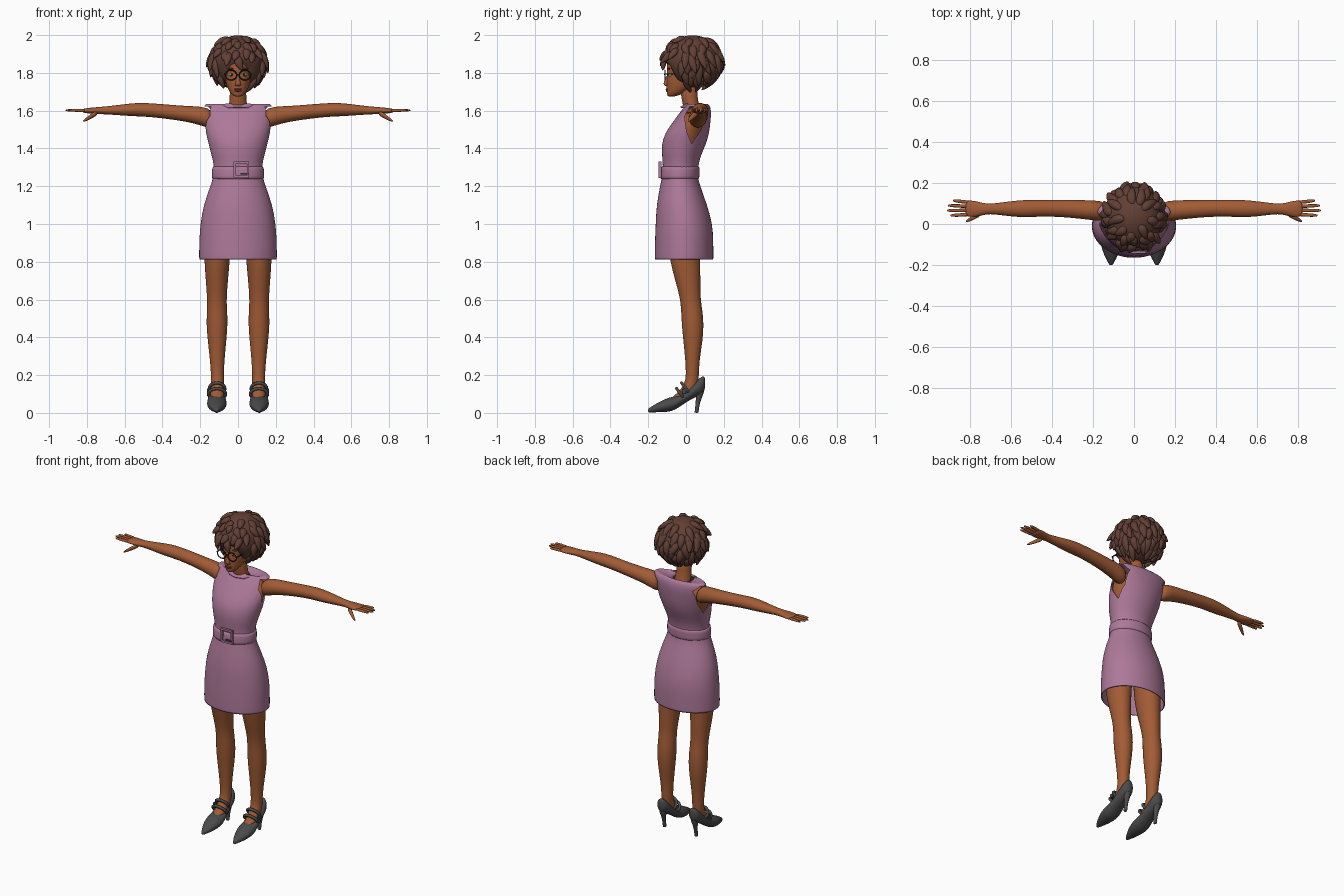
import bpy, bmesh, math, random
from mathutils import Vector as V

random.seed(4)
cube = bpy.data.objects.get("Cube")
if cube:
    bpy.data.objects.remove(cube)

X, Y, Z = V((1, 0, 0)), V((0, 1, 0)), V((0, 0, 1))


def material(name, r, g, b):
    m = bpy.data.materials.new(name)
    m.use_nodes = True
    m.diffuse_color = (r, g, b, 1)
    bsdf = m.node_tree.nodes["Principled BSDF"]
    bsdf.inputs["Base Color"].default_value = (r, g, b, 1)
    bsdf.inputs["Roughness"].default_value = 0.7
    return m


SKIN = material("brown skin", 0.36, 0.105, 0.036)
DRESS = material("mauve cloth", 0.42, 0.19, 0.32)
HAIR = material("dark brown hair", 0.12, 0.05, 0.036)
SHOE = material("charcoal leather", 0.07, 0.07, 0.07)
BLACK = material("black frame", 0.015, 0.015, 0.015)
WHITE = material("eye white", 0.6, 0.55, 0.5)
LIPS = material("lip", 0.25, 0.06, 0.035)


def sweep(bm, sections, u, v, n=16, caps=True):
    """Skin elliptical rings (centre, radius along u, radius along v)."""
    rings = []
    for c, a, b in sections:
        angles = [2 * math.pi * i / n for i in range(n)]
        rings.append([bm.verts.new(V(c) + u * a * math.cos(t) + v * b * math.sin(t)) for t in angles])
    for r, s in zip(rings, rings[1:]):
        for i in range(n):
            j = (i + 1) % n
            bm.faces.new((r[i], r[j], s[j], s[i]))
    if caps:
        bm.faces.new(rings[0][::-1])
        bm.faces.new(rings[-1])


def finish(name, bm, mat, subdiv=1, closed=True, smooth=True):
    if closed:
        bmesh.ops.recalc_face_normals(bm, faces=bm.faces[:])
    for f in bm.faces:
        f.smooth = smooth
    me = bpy.data.meshes.new(name)
    bm.to_mesh(me)
    bm.free()
    me.materials.append(mat)
    ob = bpy.data.objects.new(name, me)
    bpy.context.collection.objects.link(ob)
    if subdiv:
        ob.modifiers.new("Smooth", 'SUBSURF').levels = subdiv
        ob.modifiers["Smooth"].render_levels = subdiv
    return ob


def loft(name, sections, mat, u=X, v=Y, n=16, **kw):
    bm = bmesh.new()
    sweep(bm, sections, u, v, n, kw.get("closed", True))
    return finish(name, bm, mat, **kw)


def upright(rows):
    """Rows of height, depth centre, half width, half depth."""
    return [((0, y, z), a, b) for z, y, a, b in rows]


def ball(name, centre, size, mat):
    bm = bmesh.new()
    bmesh.ops.create_uvsphere(bm, u_segments=20, v_segments=12, radius=1)
    for p in bm.verts:
        p.co = V(centre) + V(p.co[i] * size[i] for i in range(3))
    return finish(name, bm, mat, subdiv=0)


def loop(name, centre, u, v, a, b, r, mat, n=24):
    """Closed round-section band around an ellipse."""
    bm = bmesh.new()
    rings, w = [], u.cross(v)
    for i in range(n):
        t = 2 * math.pi * i / n
        d = u * a * math.cos(t) + v * b * math.sin(t)
        rings.append([bm.verts.new(V(centre) + d + d.normalized() * r * math.cos(k * math.pi / 3)
                                   + w * r * math.sin(k * math.pi / 3)) for k in range(6)])
    for i in range(n):
        for k in range(6):
            p, q, m = rings[i], rings[(i + 1) % n], (k + 1) % 6
            bm.faces.new((p[k], q[k], q[m], p[m]))
    return finish(name, bm, mat, subdiv=0)


def box(name, centre, size, mat):
    bm = bmesh.new()
    bmesh.ops.create_cube(bm, size=1)
    for p in bm.verts:
        p.co = V(centre) + V(p.co[i] * size[i] for i in range(3))
    return finish(name, bm, mat, subdiv=0, smooth=False)


# Dress, with the body inside it
bodice = [(1.25, -.033, .13, .094), (1.31, -.028, .127, .094), (1.36, -.025, .14, .102),
          (1.42, -.012, .155, .118), (1.48, .005, .17, .118), (1.54, .03, .18, .1),
          (1.6, .055, .184, .08)]
skirt = [(.812, -.01, .206, .155), (.83, -.01, .207, .156), (.92, -.01, .206, .155), (1.0, -.01, .2, .151),
         (1.1, -.022, .184, .135), (1.2, -.031, .147, .107)]
shoulders = [(1.632, .062, .178, .062), (1.64, .06, .165, .05), (1.627, .045, .1, .052), (1.615, .025, .06, .052)]
dress = loft("dress", upright(skirt + bodice + shoulders), DRESS, n=32, closed=False)
shell = dress.modifiers.new("Cloth", 'SOLIDIFY')
shell.thickness = 0.006
loft("torso", upright([(z, y, a * .92, b * .9) for z, y, a, b in bodice]), SKIN, n=32)

armhole = [(.03, 1.425), (.08, 1.5), (.11, 1.59), (.09, 1.622), (.02, 1.622), (-.008, 1.57), (.003, 1.49)]
for side, word in ((1, "left"), (-1, "right")):
    bm = bmesh.new()
    rim = bm.faces.new([bm.verts.new((side * .11, y, z)) for y, z in armhole])
    ext = bmesh.ops.extrude_face_region(bm, geom=[rim])
    for p in ext["geom"]:
        if isinstance(p, bmesh.types.BMVert):
            p.co.x += side * .2
    cutter = finish(word + "_armhole_cutter", bm, SKIN, subdiv=0, smooth=False)
    cutter.hide_render = True
    cutter.hide_viewport = True
    cutter.display_type = 'WIRE'
    cut = dress.modifiers.new("Armhole", 'BOOLEAN')
    cut.operation = 'DIFFERENCE'
    cut.object = cutter

# Belt and buckle
loft("belt", upright([(1.236, -.033, .134, .1), (1.24, -.033, .139, .104), (1.27, -.032, .139, .104),
                      (1.302, -.03, .137, .102), (1.306, -.03, .13, .098)]), DRESS, n=32)
for dx in (-.035, .035):
    box("buckle_side", (.018 + dx, -.138, 1.288), (.012, .014, .085), DRESS)
for dz in (-.038, .038):
    box("buckle_bar", (.018, -.138, 1.288 + dz), (.08, .014, .012), DRESS)
box("buckle_prong", (.035, -.142, 1.265), (.045, .008, .008), SHOE)

# Neck, head and face
loft("neck", upright([(1.57, .045, .06, .045), (1.62, .028, .05, .044), (1.67, .018, .044, .043),
                      (1.74, .012, .046, .05)]), SKIN)
loft("head", upright([(1.674, -.078, .014, .016), (1.682, -.068, .03, .032), (1.7, -.048, .046, .054),
                      (1.73, -.025, .06, .08), (1.765, -.012, .07, .092), (1.8, -.006, .073, .094),
                      (1.85, 0, .076, .105), (1.9, .01, .07, .095)]), SKIN, n=24)
loft("nose", upright([(1.728, -.097, .014, .008), (1.737, -.105, .018, .016), (1.75, -.104, .013, .015),
                      (1.79, -.095, .007, .01)]), SKIN, n=10)
ball("upper_lip", (0, -.099, 1.713), (.022, .009, .005), LIPS)
ball("lower_lip", (0, -.097, 1.705), (.019, .009, .006), LIPS)
for s in (1, -1):
    ball("eye", (s * .034, -.083, 1.79), (.015, .012, .009), WHITE)
    ball("iris", (s * .034, -.092, 1.79), (.007, .005, .007), BLACK)
    ball("eyebrow", (s * .036, -.09, 1.822), (.02, .007, .004), HAIR)
    loop("glasses_rim", (s * .037, -.112, 1.788), X, Z, .03, .026, .0035, BLACK)
    box("glasses_temple", (s * .071, -.065, 1.795), (.004, .1, .006), BLACK)
box("glasses_bridge", (0, -.113, 1.792), (.018, .005, .006), BLACK)

# Hair mass, opened around the face
MID = V((0, .035, 1.862))


def scalp(az, el, k):
    return MID + V((.138 * math.cos(el) * math.sin(az), -.15 * math.cos(el) * math.cos(az),
                    .135 * math.sin(el))) * k


bm = bmesh.new()
bmesh.ops.create_uvsphere(bm, u_segments=32, v_segments=20, radius=1)
for p in bm.verts:
    p.co = MID + V((p.co.x * .14, p.co.y * .152, p.co.z * .137))
    if p.co.z < 1.845:
        p.co.y = max(p.co.y, -.02 - (p.co.z - 1.71) * .5)
finish("hair", bm, HAIR, subdiv=0)

# Tapering locks that hang and flick outwards
bm = bmesh.new()
for el, count in ((1.15, 9), (.8, 15), (.45, 20), (.12, 22), (-.2, 20), (-.5, 16)):
    for i in range(count):
        az = 2 * math.pi * (i + random.uniform(-.3, .3)) / count
        e = el + random.uniform(-.12, .12)
        front = math.cos(az)
        if front > .5 and e < .2:
            continue
        drop = random.uniform(.55, .8) * (.72 if front > .5 else 1)
        flick = random.uniform(.12, .27) * (.7 if front < -.6 else 1) * (.5 if el > .6 else 1)
        curl = random.uniform(-.22, .22)
        pts = [scalp(az + curl * t * t, e - drop * t, .95 + .05 * min(1, 4 * t) + flick * t * t)
               for t in (0, .3, .6, .85, 1)]
        d = (pts[-1] - pts[0]).normalized()
        u = d.cross(pts[0] - MID).normalized()
        sweep(bm, [(p, r * 1.15, r * .85) for p, r in zip(pts, (.012, .023, .021, .013, .003))], u, d.cross(u), 7)
finish("hair_locks", bm, HAIR)

for s, word in ((1, "left"), (-1, "right")):
    # Arm, palm and fingers
    arm = [(.13, .06, 1.55, .05, .055), (.19, .066, 1.572, .05, .052), (.27, .072, 1.583, .046, .042),
           (.37, .077, 1.594, .042, .039), (.46, .077, 1.603, .041, .037), (.53, .075, 1.606, .044, .037),
           (.6, .074, 1.604, .038, .031), (.68, .074, 1.602, .027, .023), (.72, .073, 1.601, .025, .02),
           (.76, .073, 1.6, .037, .018), (.8, .075, 1.6, .042, .014), (.825, .076, 1.6, .038, .01)]
    loft(word + "_arm", [((s * x, y, z), a, b) for x, y, z, a, b in arm], SKIN, u=Y, v=Z)
    bm = bmesh.new()
    for k, tip in enumerate((.897, .914, .909, .885)):
        y0, y1 = .046 + k * .02, .042 + k * .024
        sweep(bm, [((s * .8, y0, 1.6), .01, .009), ((s * .85, (y0 + y1) / 2, 1.602), .0095, .009),
                   ((s * (tip - .01), y1, 1.602), .008, .007), ((s * tip, y1, 1.602), .003, .003)], Y, Z, 8)
    sweep(bm, [((s * .74, .06, 1.592), .02, .016), ((s * .775, .038, 1.572), .015, .015),
               ((s * .805, .02, 1.553), .011, .01), ((s * .822, .012, 1.543), .004, .004)], Y, Z, 8)
    finish(word + "_fingers", bm, SKIN)

    # Leg and foot
    leg = [(1.05, .1, -.01, .08, .09), (.9, .108, -.008, .074, .088), (.8, .111, -.005, .068, .081),
           (.7, .112, .01, .06, .068), (.61, .112, .022, .052, .055), (.55, .111, .03, .054, .057),
           (.47, .111, .036, .058, .06), (.38, .111, .037, .05, .052), (.28, .11, .034, .039, .038),
           (.2, .109, .034, .034, .034), (.15, .109, .03, .035, .038), (.1, .11, -.005, .037, .045),
           (.06, .11, -.06, .035, .045)]
    loft(word + "_leg", [((s * x, y, z), a, b) for z, x, y, a, b in leg[::-1]], SKIN)

    # Pointed shoe with stiletto heel and straps
    shoe = [(-.202, .012, .006, .009), (-.19, .016, .014, .014), (-.15, .028, .036, .026),
            (-.1, .042, .052, .038), (-.06, .05, .054, .038), (-.02, .072, .048, .03),
            (.03, .108, .043, .034), (.07, .138, .04, .048), (.092, .153, .03, .045), (.102, .158, .012, .03)]
    ob = loft(word + "_shoe", [((s * .112, y, z), a, b) for y, z, a, b in shoe], SHOE, u=X, v=Z)
    for p in ob.data.vertices:
        p.co.z = max(p.co.z, .003)
    loft(word + "_heel", [((s * .112, y, z), a, a) for z, y, a in
                          ((0, .056, .011), (.006, .056, .011), (.05, .062, .011), (.09, .07, .018),
                           (.13, .075, .03))], SHOE, n=12)
    tilt = V((0, .8, .6))
    for y, z, a, b in ((-.028, .1, .045, .045), (.0, .128, .041, .048)):
        loop(word + "_strap", (s * .111, y, z), X, V((0, -.6, .8)), a, b * .8, .009, SHOE)
    box(word + "_strap_buckle", (s * .158, -.01, .115), (.012, .022, .024), SHOE)
